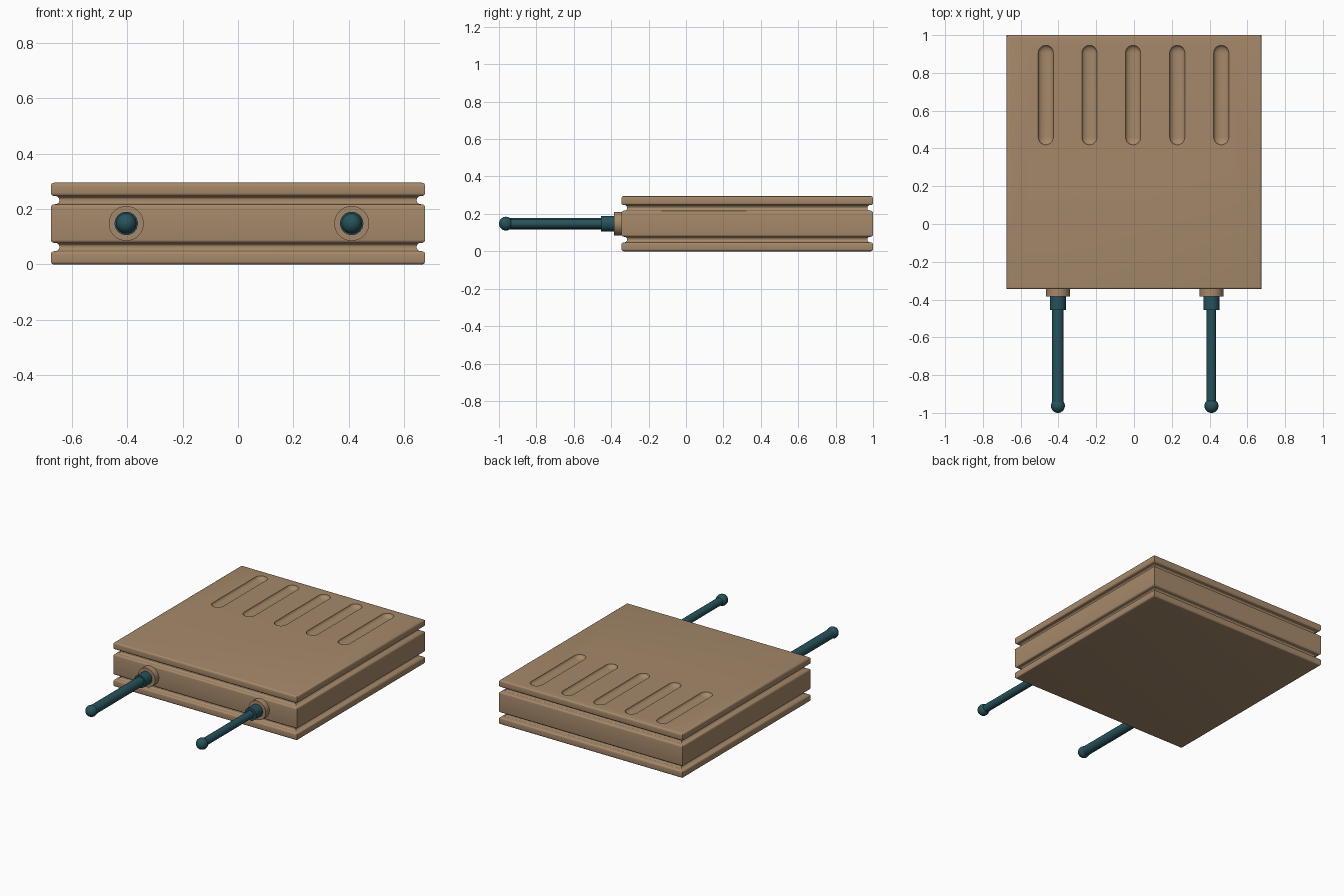
import bpy, bmesh, math
from mathutils import Matrix, Vector

if "Cube" in bpy.data.objects:
    bpy.data.objects.remove(bpy.data.objects["Cube"])

def material(name, rgb):
    m = bpy.data.materials.new(name)
    m.diffuse_color = (*rgb, 1)
    m.use_nodes = True
    m.node_tree.nodes["Principled BSDF"].inputs["Base Color"].default_value = m.diffuse_color
    return m

TAN = material("tan", (0.38, 0.25, 0.145))
TEAL = material("teal", (0.02, 0.085, 0.105))

def finish(bm, name, mat, angle=35):
    bmesh.ops.recalc_face_normals(bm, faces=bm.faces)
    me = bpy.data.meshes.new(name)
    bm.to_mesh(me)
    bm.free()
    me.materials.append(mat)
    ob = bpy.data.objects.new(name, me)
    bpy.context.collection.objects.link(ob)
    smooth(ob, angle)
    return ob

def smooth(ob, angle=35):
    bpy.ops.object.select_all(action='DESELECT')
    bpy.context.view_layer.objects.active = ob
    ob.select_set(True)
    bpy.ops.object.shade_smooth_by_angle(angle=math.radians(angle))

def arc(inset, z, r, a0, a1, n=4):
    pts = []
    for i in range(n + 1):
        a = math.radians(a0 + (a1 - a0) * i / n)
        pts.append((inset - r * math.cos(a), z + r * math.sin(a)))
    return pts

# Body: stacked plates with two rounded grooves, lofted from square rings
HX, Y0, Y1 = 0.675, -0.345, 1.0
R, G = 0.012, 0.015
profile = []
for z0, z1 in ((0, 0.048), (0.078, 0.217), (0.247, 0.295)):
    profile += arc(R, z0 + R, R, -90, 0) + arc(R, z1 - R, R, 0, 90)
    if z1 < 0.29:
        # concave groove floor
        zc = z1 + G
        profile += [(0.016 + G * math.cos(t), zc + G * math.sin(t))
                    for t in (math.radians(-75 + 25 * i) for i in range(7))]

bm = bmesh.new()
rings = []
for d, z in profile:
    x, a, b = HX - d, Y0 + d, Y1 - d
    rings.append([bm.verts.new(p) for p in ((-x, a, z), (x, a, z), (x, b, z), (-x, b, z))])
for lo, hi in zip(rings, rings[1:]):
    for i in range(4):
        j = (i + 1) % 4
        bm.faces.new((lo[i], lo[j], hi[j], hi[i]))
bm.faces.new(rings[0][::-1])
bm.faces.new(rings[-1])
body = finish(bm, "body", TAN)

# Finger scoops: capsule-shaped recesses in the top, near the back
bm = bmesh.new()
for x in (-0.467, -0.236, -0.005, 0.229, 0.462):
    r, half = 0.04, 0.2235
    new = bmesh.ops.create_uvsphere(bm, u_segments=24, v_segments=12, radius=r)["verts"]
    # split the sphere at its middle ring and stretch it into a capsule
    plane = bmesh.ops.bisect_plane(bm, geom=list({g for v in new for g in
                (v, *v.link_edges, *v.link_faces)}), plane_co=(0, 0, 0), plane_no=(0, 1, 0), dist=1e-5)
    verts = set(new) | {g for g in plane["geom"] if isinstance(g, bmesh.types.BMVert)}
    bmesh.ops.delete(bm, geom=list(verts), context='VERTS')
    pts = []
    for s in (-1, 1):
        for i in range(7):
            lat = math.radians(90 * i / 6)
            for k in range(25):
                a = math.pi * k / 24
                for up in (-1, 1):
                    pts.append((x + r * math.cos(lat) * math.cos(a),
                                0.6825 + s * (half + r * math.cos(lat) * math.sin(a)),
                                0.2951 + up * 0.022 * math.sin(lat)))
    hull = [bm.verts.new(p) for p in pts]
    bmesh.ops.remove_doubles(bm, verts=hull, dist=1e-5)
    hull = [v for v in hull if v.is_valid]
    res = bmesh.ops.convex_hull(bm, input=hull)
    junk = {g for g in res["geom_interior"] if isinstance(g, bmesh.types.BMVert)}
    bmesh.ops.delete(bm, geom=list(junk), context='VERTS')
cutter = finish(bm, "scoop_cutter", TAN)
cutter.hide_render = True
cutter.hide_set(True)
mod = body.modifiers.new("scoops", 'BOOLEAN')
mod.operation, mod.solver, mod.object = 'DIFFERENCE', 'EXACT', cutter
bpy.context.view_layer.objects.active = body
bpy.ops.object.modifier_apply(modifier="scoops")
bpy.data.objects.remove(cutter)
smooth(body, 25)

# Pins: parts turned about the y axis
ZC = 0.148

def cylinder(name, x, r, ya, yb, mat):
    bm = bmesh.new()
    bmesh.ops.create_cone(bm, cap_ends=True, segments=32, radius1=r, radius2=r, depth=abs(yb - ya),
        matrix=Matrix.Translation((x, (ya + yb) / 2, ZC)) @ Matrix.Rotation(math.pi / 2, 4, 'X'))
    return finish(bm, name, mat)

for side, x, rod in (("left", -0.403, 0.031), ("right", 0.41, 0.025)):
    cylinder(side + "_collar", x, 0.063, -0.335, -0.385, TAN)
    cylinder(side + "_sleeve", x, 0.042, -0.37, -0.455, TEAL)
    cylinder(side + "_rod", x, rod, -0.44, -0.965, TEAL)
    bm = bmesh.new()
    bmesh.ops.create_uvsphere(bm, u_segments=32, v_segments=16, radius=0.037,
        matrix=Matrix.Translation((x, -0.963, ZC)) @ Matrix.Rotation(math.pi / 2, 4, 'X'))
    finish(bm, side + "_ball_tip", TEAL)
